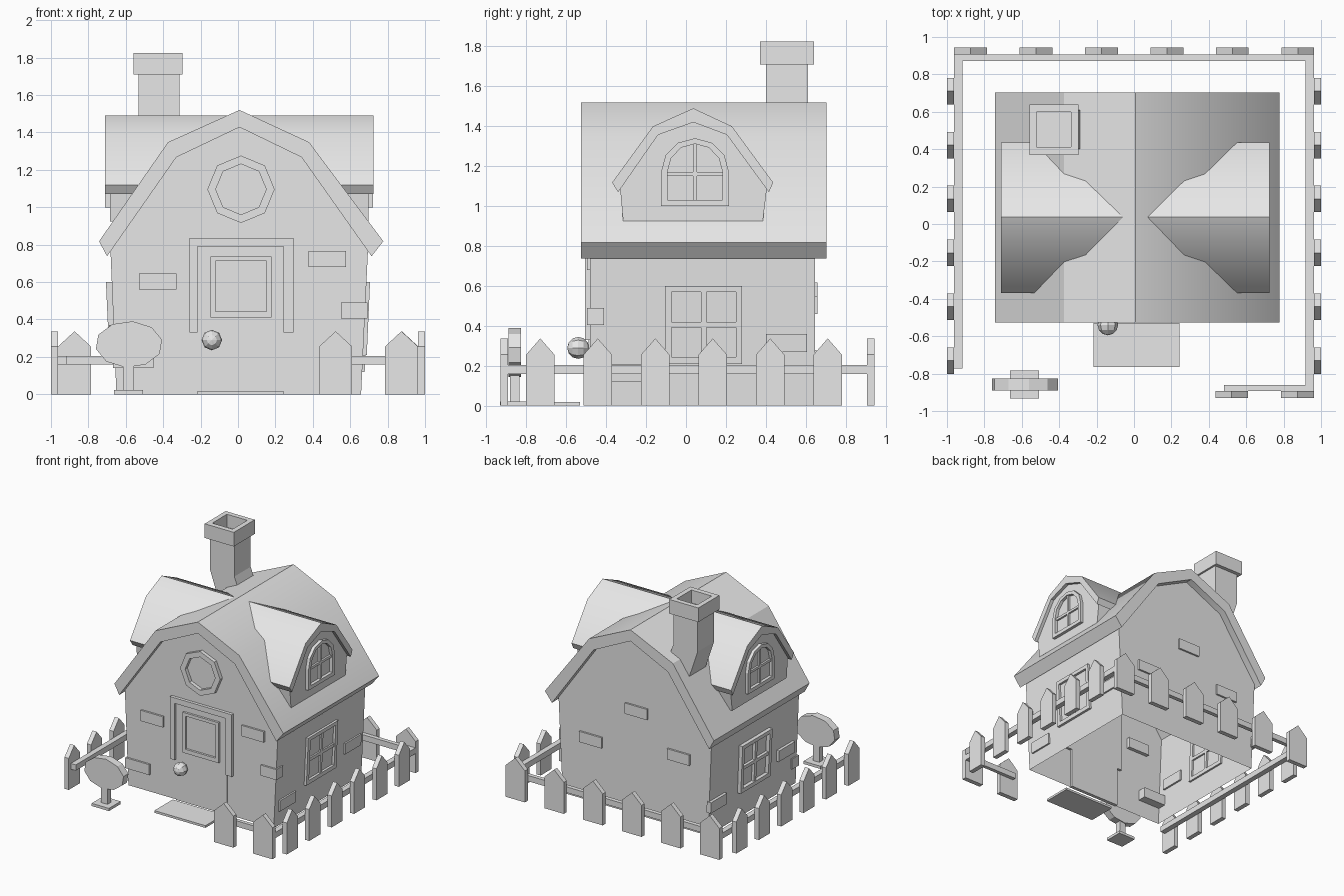
import bpy
import bmesh
import math
from mathutils import Matrix, Vector

cube = bpy.data.objects.get("Cube")
if cube:
    bpy.data.objects.remove(cube)

grey = bpy.data.materials.new("light_grey")
grey.use_nodes = True
grey.diffuse_color = (0.8, 0.8, 0.8, 1)
grey.node_tree.nodes["Principled BSDF"].inputs["Base Color"].default_value = (0.8, 0.8, 0.8, 1)


def finish(name, bm, smooth=False):
    bmesh.ops.recalc_face_normals(bm, faces=bm.faces)
    me = bpy.data.meshes.new(name)
    bm.to_mesh(me)
    bm.free()
    me.materials.append(grey)
    ob = bpy.data.objects.new(name, me)
    bpy.context.scene.collection.objects.link(ob)
    if smooth:
        bpy.ops.object.select_all(action='DESELECT')
        ob.select_set(True)
        bpy.context.view_layer.objects.active = ob
        bpy.ops.object.shade_smooth_by_angle(angle=math.radians(30))
    return ob


def plane(origin, u, v, n):
    """Drawing plane: u and v span it, n points outwards."""
    m = Matrix((u, v, n)).transposed().to_4x4()
    m.translation = Vector(origin)
    return m


def prism(name, pts, m, d0, d1, smooth=False):
    """Polygon extruded from depth d0 to d1 along the plane normal."""
    bm = bmesh.new()
    a, b = [[bm.verts.new(m @ Vector((u, v, d))) for u, v in pts] for d in (d0, d1)]
    bm.faces.new(a)
    bm.faces.new(b)
    for i in range(len(pts)):
        j = (i + 1) % len(pts)
        bm.faces.new((a[i], a[j], b[j], b[i]))
    return finish(name, bm, smooth)


def ring(name, outer, inner, m, d0, d1):
    """Frame between two matching outlines."""
    bm = bmesh.new()
    loops = [[bm.verts.new(m @ Vector((u, v, d))) for u, v in pts]
             for pts, d in ((outer, d0), (outer, d1), (inner, d1), (inner, d0))]
    for k in range(4):
        a, b = loops[k], loops[(k + 1) % 4]
        for i in range(len(outer)):
            j = (i + 1) % len(outer)
            bm.faces.new((a[i], a[j], b[j], b[i]))
    return finish(name, bm)


def rect(u0, u1, v0, v1):
    return [(u0, v0), (u1, v0), (u1, v1), (u0, v1)]


def oval(cu, cv, ru, rv, n, turn=0.0):
    return [(cu + ru * math.cos(turn + math.tau * i / n),
             cv + rv * math.sin(turn + math.tau * i / n)) for i in range(n)]


def box(name, x0, x1, y0, y1, z0, z1):
    return prism(name, rect(x0, x1, y0, y1), TOP, z0, z1)


X, Y, Z = Vector((1, 0, 0)), Vector((0, 1, 0)), Vector((0, 0, 1))
TOP = plane((0, 0, 0), X, Y, Z)
FRONT = plane((0, -0.48, 0), X, Z, -Y)
BACK = plane((0, 0.645, 0), X, Z, Y)
ALONG_Y = plane((0, 0, 0), X, Z, Y)
ALONG_X = plane((0, 0, 0), Y, Z, X)

# House walls: tapered gable shell, open underneath
gable = [(-0.65, 0), (0.658, 0), (0.695, 0.775), (0.34, 1.275), (0.008, 1.435),
         (-0.33, 1.275), (-0.682, 0.775)]
walls = prism("house_walls", gable, ALONG_Y, -0.48, 0.645)
bm = bmesh.new()
bm.from_mesh(walls.data)
bmesh.ops.delete(bm, geom=[f for f in bm.faces if f.normal.z < -0.9], context='FACES')
bm.to_mesh(walls.data)
bm.free()

# Main roof: bent slab
roof = [(-0.743, 0.818), (-0.374, 1.348), (0.008, 1.52), (0.38, 1.348), (0.777, 0.818),
        (0.714, 0.738), (0.34, 1.267), (0.008, 1.428), (-0.33, 1.267), (-0.70, 0.738)]
prism("main_roof", roof, ALONG_Y, -0.527, 0.703, True)

# Dormers, one on each side
dormer_roof = [(-0.37, 1.118), (-0.165, 1.40), (0.037, 1.49), (0.23, 1.40), (0.437, 1.118),
               (0.415, 1.07), (0.205, 1.357), (0.037, 1.42), (-0.14, 1.357), (-0.34, 1.07)]
dormer_wall = [(-0.315, 0.925), (-0.33, 1.09), (-0.14, 1.36), (0.037, 1.425),
               (0.205, 1.36), (0.405, 1.09), (0.385, 0.925)]


def arch(w, base, spring, top):
    """Round-topped window outline."""
    c = 0.045
    curve = [(c + w * math.cos(math.pi * i / 6), spring + (top - spring) * math.sin(math.pi * i / 6))
             for i in range(7)]
    return [(c - w, base), (c + w, base)] + curve


for side, s, shift in (("left", 1, 0.012), ("right", -1, 0.0)):
    out = plane((shift, 0, 0), Y, Z, X * s)
    prism(side + "_dormer_roof", dormer_roof, out, 0.06, 0.712, True)
    prism(side + "_dormer_wall", dormer_wall, out, 0.4, 0.685)
    ring(side + "_dormer_window_frame", arch(0.17, 1.0, 1.17, 1.34),
         arch(0.138, 1.03, 1.17, 1.312), out, 0.67, 0.71)
    prism(side + "_dormer_window_post", rect(0.035, 0.055, 1.02, 1.32), out, 0.67, 0.7)
    prism(side + "_dormer_window_bar", rect(-0.1, 0.19, 1.15, 1.17), out, 0.67, 0.7)

    # Side window, leaning with the wall
    lean = plane((0.654 * s, 0, 0), Y, Vector((0.045 * s, 0, 1)), X * s)
    ring(side + "_window_frame", rect(-0.105, 0.28, 0.21, 0.6),
         rect(-0.073, 0.25, 0.243, 0.57), lean, -0.02, 0.025)
    prism(side + "_window_post", rect(0.075, 0.102, 0.24, 0.575), lean, -0.02, 0.018)
    prism(side + "_window_bar", rect(-0.075, 0.252, 0.393, 0.42), lean, -0.02, 0.018)

    # Side wall bricks
    spots = ((-0.43, 0.12), (0.4, 0.27)) if s > 0 else ((-0.42, 0.28), (0.45, 0.19))
    for y, z in spots:
        prism(side + "_brick", rect(y, y + 0.205, z, z + 0.09), lean, -0.02, 0.018)

# Front and back bricks
for name, m, spots in (("front_brick", FRONT, ((-0.53, 0.56), (0.377, 0.68))),
                       ("back_brick", BACK, ((-0.11, 0.8), (0.3, 0.46), (-0.49, 0.53)))):
    for x, z in spots:
        prism(name, rect(x, x + 0.2, z, z + 0.087), m, -0.03, 0.015)
box("corner_brick", 0.55, 0.692, -0.495, -0.41, 0.405, 0.49)
box("corner_brick", -0.668, -0.452, -0.495, -0.41, 0.14, 0.225)

# Door
prism("door", rect(-0.217, 0.243, 0, 0.79), FRONT, -0.02, 0.008)
prism("door_frame_top", rect(-0.26, 0.297, 0.79, 0.835), FRONT, -0.02, 0.025)
for x0, x1 in ((-0.26, -0.217), (0.243, 0.297)):
    prism("door_jamb", rect(x0, x1, 0.33, 0.79), FRONT, -0.02, 0.025)
ring("door_window_frame", rect(-0.147, 0.18, 0.41, 0.738),
     rect(-0.12, 0.152, 0.443, 0.712), FRONT, 0, 0.025)
bm = bmesh.new()
bmesh.ops.create_uvsphere(bm, u_segments=8, v_segments=6, radius=0.055,
                          matrix=Matrix.Translation((-0.14, -0.54, 0.29)) @ Matrix.Rotation(math.pi / 2, 4, 'X'))
finish("door_knob", bm)
box("door_mat", -0.217, 0.243, -0.765, -0.53, 0, 0.018)

# Octagonal gable window
ring("gable_window_frame", oval(0.016, 1.096, 0.18, 0.18, 8),
     oval(0.016, 1.096, 0.135, 0.135, 8), FRONT, -0.02, 0.03)

# Chimney: bent stack and hollow cap
stack = [(-0.532, 1.85 - 0.13), (-0.532, 1.45), (-0.43, 1.15), (-0.2, 1.15), (-0.313, 1.45), (-0.313, 1.72)]
prism("chimney_stack", stack, ALONG_Y, 0.4, 0.61)
ring("chimney_cap", rect(-0.559, -0.297, 0.37, 0.64), rect(-0.52, -0.337, 0.412, 0.6),
     TOP, 1.71, 1.825)


# Fence
def picket(m, c, w):
    prism("fence_picket", [(c - w, 0), (c + w, 0), (c + w, 0.256), (c, 0.337), (c - w, 0.256)],
          m, 0, 0.038)


for i in range(6):
    picket(plane((0, 0.906, 0), X, Z, Y), -0.874 + 0.35 * i, 0.0875)
    for s in (-1, 1):
        picket(plane((0.962 * s, 0, 0), Y, Z, X * s), -0.73 + 0.288 * i, 0.071)
for x in (0.522, 0.874):
    picket(plane((0, -0.892, 0), X, Z, -Y), x, 0.0875)
box("back_rail", -0.962, 0.962, 0.872, 0.906, 0.158, 0.205)
box("right_rail", -0.962, -0.918, -0.773, 0.872, 0.158, 0.205)
box("left_rail", 0.918, 0.962, -0.862, 0.872, 0.158, 0.205)
box("front_rail", 0.48, 0.962, -0.892, -0.862, 0.158, 0.205)

# Sign on a post
prism("sign_board", oval(-0.583, 0.267, 0.18, 0.124, 10, 0.2), ALONG_Y, -0.89, -0.827)
box("sign_post", -0.615, -0.557, -0.882, -0.834, 0.02, 0.2)
box("sign_base", -0.663, -0.508, -0.933, -0.783, 0, 0.022)
